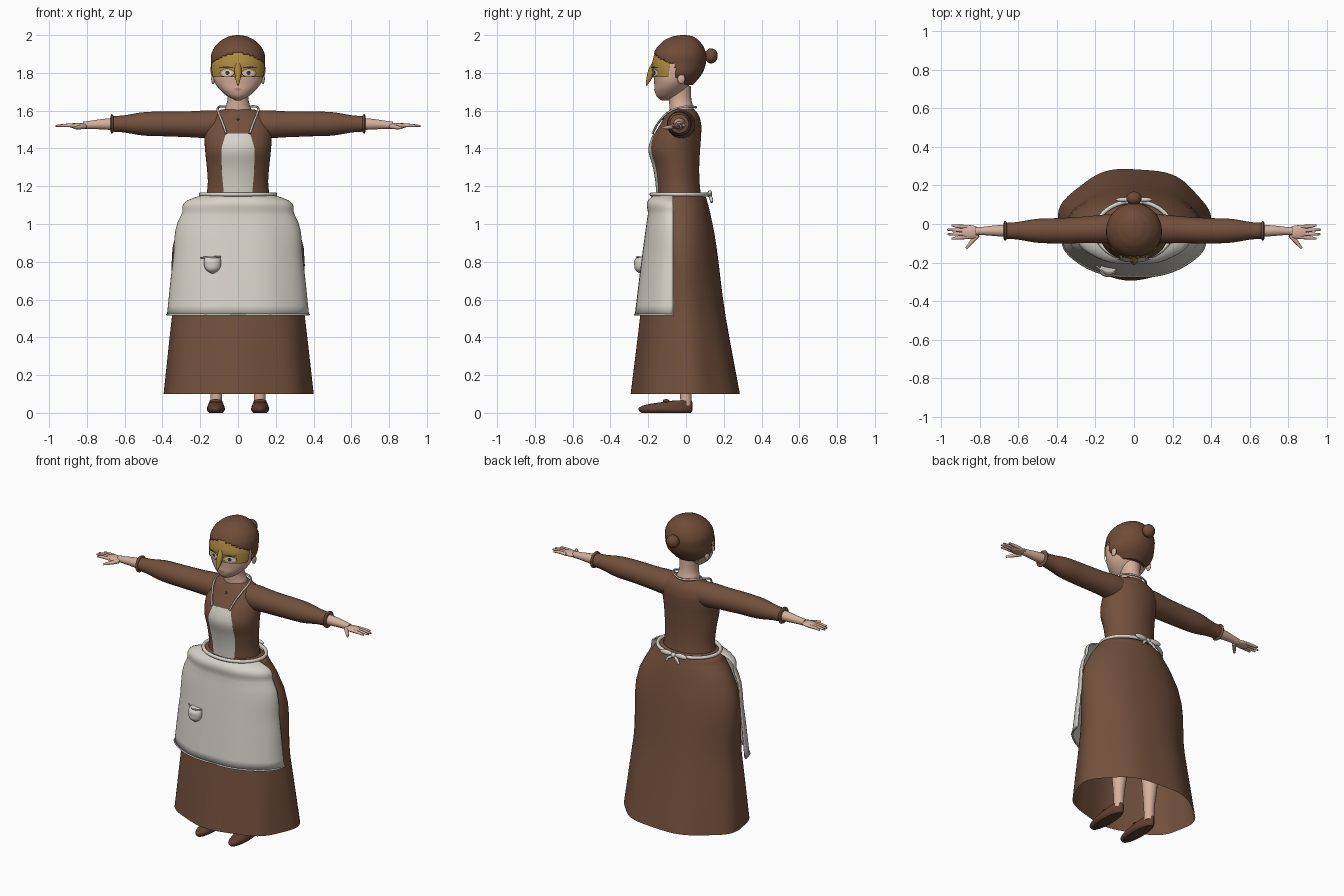
import bpy, bmesh, math
from mathutils import Vector

if "Cube" in bpy.data.objects:
    bpy.data.objects.remove(bpy.data.objects["Cube"])


def material(name, *rgb):
    m = bpy.data.materials.new(name)
    m.use_nodes = True
    m.diffuse_color = (*rgb, 1)
    m.node_tree.nodes["Principled BSDF"].inputs["Base Color"].default_value = (*rgb, 1)
    return m


BROWN = material("dress brown", .17, .08, .045)
HAIR = material("hair brown", .16, .07, .038)
SHOE = material("shoe leather", .12, .05, .03)
SKIN = material("skin", .68, .43, .33)
LINEN = material("apron linen", .68, .65, .58)
CORD = material("cord grey", .55, .54, .5)
GOLD = material("mask gold", .42, .26, .05)
WHITE = material("eye white", .75, .72, .68)
DARK = material("iris and brow", .05, .035, .03)
LIP = material("lips", .5, .22, .17)


def finish(name, bm, mat, recalc=True):
    if recalc:
        bmesh.ops.recalc_face_normals(bm, faces=bm.faces)
    me = bpy.data.meshes.new(name)
    bm.to_mesh(me)
    bm.free()
    me.materials.append(mat)
    for p in me.polygons:
        p.use_smooth = True
    me.set_sharp_from_angle(angle=math.radians(45))
    ob = bpy.data.objects.new(name, me)
    bpy.context.scene.collection.objects.link(ob)
    return ob


def grid(name, rows, mat, closed=True, caps=True, drop=None):
    """Skin rows of points; drop removes faces by a rule on their centre."""
    bm = bmesh.new()
    vs = [[bm.verts.new(p) for p in row] for row in rows]
    n = len(rows[0])
    for a, b in zip(vs, vs[1:]):
        for j in range(n if closed else n - 1):
            k = (j + 1) % n
            bm.faces.new((a[j], a[k], b[k], b[j]))
    if closed and caps:
        bm.faces.new(vs[0])
        bm.faces.new(vs[-1])
    bmesh.ops.recalc_face_normals(bm, faces=bm.faces)
    if drop:
        gone = [f for f in bm.faces if drop(f.calc_center_median())]
        bmesh.ops.delete(bm, geom=gone, context='FACES')
    return finish(name, bm, mat, False)


def spline(rows, n=6):
    """Smooth interpolation of rows over their first column."""
    def secant(i):
        return [(b - a) / (rows[i + 1][0] - rows[i][0]) for a, b in zip(rows[i], rows[i + 1])]
    last = len(rows) - 1
    slopes = []
    for i in range(last + 1):
        if i in (0, last):
            slopes.append(secant(min(i, last - 1)))
        else:
            h, g = rows[i][0] - rows[i - 1][0], rows[i + 1][0] - rows[i][0]
            slopes.append([(a * g + b * h) / (h + g) for a, b in zip(secant(i - 1), secant(i))])
    out = []
    for i in range(last):
        h = rows[i + 1][0] - rows[i][0]
        for s in range(n):
            t = s / n
            e = t * t * (3 - 2 * t)
            out.append([a * (1 - e) + b * e + h * (p * t * (1 - t) ** 2 - q * t * t * (1 - t))
                        for a, b, p, q in zip(rows[i], rows[i + 1], slopes[i], slopes[i + 1])])
    return out + [list(rows[last])]


def loft(name, rings, mat, cx=0, wave=0, n=48, **kw):
    """Stack ellipses given as height, half width, front y, back y."""
    rows = []
    for z, rx, yf, yb in spline(rings):
        row = []
        for j in range(n):
            a = math.tau * j / n
            r = 1 + wave * max(0, 1 - z) * math.sin(7 * a + .6)
            row.append(Vector((cx + rx * r * math.cos(a), (yf + yb) / 2 + (yb - yf) / 2 * r * math.sin(a), z)))
        rows.append(row)
    return grid(name, rows, mat, **kw)


def tube(name, pts, mat, n=16, flat=1):
    """Sweep a circle along points given as x, y, z, radius."""
    path = [p[1:] for p in spline([(i, *p) for i, p in enumerate(pts)], 5)]
    centres = [Vector(p[:3]) for p in path]
    u, rows = Vector((.13, .2, 1)), []
    for i, c in enumerate(centres):
        t = (centres[min(i + 1, len(path) - 1)] - centres[max(i - 1, 0)]).normalized()
        u = (u - t * u.dot(t)).normalized()
        w = t.cross(u)
        rows.append([c + (u * math.cos(a) * flat + w * math.sin(a)) * path[i][3]
                     for a in (math.tau * j / n for j in range(n))])
    return grid(name, rows, mat)


def ball(name, loc, size, mat):
    bm = bmesh.new()
    bmesh.ops.create_uvsphere(bm, u_segments=24, v_segments=14, radius=1)
    bmesh.ops.scale(bm, vec=size, verts=bm.verts)
    bmesh.ops.translate(bm, vec=loc, verts=bm.verts)
    return finish(name, bm, mat)


def patch(name, rings, z0, z1, width, mat, off, cx=0, n=16, m=16, drop=None):
    """Plate lying on the front of a loft, with half width given by height."""
    table, rows = spline(rings, 20), []
    for i in range(m + 1):
        z = z0 + (z1 - z0) * i / m
        _, rx, yf, yb = min(table, key=lambda r: abs(r[0] - z))
        rx, ry = rx + off, (yb - yf) / 2 + off
        row = []
        for j in range(n + 1):
            x = cx + width(z, rx) * math.sin(math.pi * (j / n - .5))
            row.append(Vector((x, (yf + yb) / 2 - ry * math.sqrt(max(0, 1 - (x / rx) ** 2)), z)))
        rows.append(row)
    return grid(name, rows, mat, closed=False, drop=drop)


def oval(name, rings, x, z, w, h, mat, off):
    patch(name, rings, z - h * .99, z + h * .99,
          lambda q, _: w * math.sqrt(max(0, 1 - ((q - z) / h) ** 2)), mat, off, x, 10, 10)


def solidify(ob, thickness):
    mod = ob.modifiers.new("thickness", 'SOLIDIFY')
    mod.thickness = thickness


# Skirt, open at the hem
loft("skirt", [(1.165, .165, -.15, .085), (1.15, .2, -.165, .1), (1.11, .235, -.178, .115),
               (1.05, .28, -.187, .13), (.52, .35, -.24, .21), (.1, .395, -.288, .288)],
     BROWN, wave=.022, n=96, caps=False)

# Bodice and bib
bodice = [(1.14, .168, -.15, .08), (1.22, .16, -.155, .072), (1.3, .165, -.168, .07), (1.4, .175, -.192, .075),
          (1.47, .178, -.17, .08), (1.53, .17, -.135, .08), (1.58, .135, -.105, .065), (1.607, .085, -.085, .045)]
loft("bodice", bodice, BROWN)
patch("apron_bib", bodice, 1.15, 1.48,
      lambda z, rx: .088 - .024 * max(0, (z - 1.4) / .08) - .014 * max(0, (1.3 - z) / .15), LINEN, .007)
ball("collar_button", (0, -.122, 1.555), (.007, .006, .007), SHOE)

# Apron skirt
rows = []
for z, w, d in spline([(1.155, .18, .1), (1.14, .232, .122), (1.05, .3, .137), (.8, .345, .172), (.52, .376, .207)]):
    arc = [math.pi * j / 40 for j in range(41)]
    rows.append([Vector((w * math.cos(a), -.068 - d * math.sin(a) * (1 + .02 * math.sin(7 * a)), z)) for a in arc])
solidify(grid("apron_skirt", rows, LINEN, closed=False), .008)
tube("apron_hem", [(p.x, p.y, p.z, .005) for p in rows[-1][::4]], CORD, 8)

# Pocket
loft("pocket", [(.738, .006, -.245, -.225), (.75, .026, -.262, -.215), (.785, .045, -.274, -.205),
                (.815, .043, -.268, -.2), (.826, .04, -.255, -.205)], LINEN, cx=-.135, n=24)
tube("pocket_rim", [(-.198, -.215, .822, .004), (-.14, -.258, .824, .005), (-.09, -.248, .826, .004)], CORD, 8)

# Waistband and bow
belt = [math.tau * i / 24 for i in range(25)]
tube("waistband", [(.197 * math.sin(a), -.032 + .15 * math.cos(a), 1.157, .011) for a in belt], LINEN, 10)
ball("bow_knot", (0, .125, 1.157), (.016, .014, .015), LINEN)
for s in (-1, 1):
    ball("bow_loop", (s * .052, .126, 1.162), (.043, .012, .016), LINEN)
    tube("bow_tail", [(s * .008, .125, 1.15, .008), (s * .03, .133, 1.135, .009), (s * .045, .136, 1.115, .007)], LINEN, 8)

# Neck straps
side = [(.062, -.178, 1.478), (.08, -.15, 1.53), (.1, -.108, 1.58), (.108, -.055, 1.61), (.085, .01, 1.623)]
loop = side + [(0, .052, 1.618)] + [(-x, y, z) for x, y, z in reversed(side)]
tube("neck_strap", [(*p, .006) for p in loop], CORD, 8)

# Neck and head
loft("neck", [(1.55, .085, -.09, .045), (1.6, .073, -.087, .043), (1.65, .057, -.09, .03), (1.73, .06, -.1, .025)], SKIN)
head = [(1.655, .012, -.13, -.09), (1.67, .045, -.15, -.05), (1.7, .085, -.165, -.01), (1.74, .118, -.168, .02),
        (1.8, .134, -.172, .05), (1.87, .132, -.168, .07), (1.93, .105, -.14, .06), (1.97, .06, -.09, .03)]
loft("head", head, SKIN)

# Hair with an arched hairline, and its bun
hair = loft("hair", [(1.735, .085, -.1, .035), (1.78, .135, -.17, .075), (1.85, .143, -.18, .105),
                     (1.91, .138, -.168, .104), (1.955, .108, -.135, .082), (1.985, .065, -.09, .05),
                     (1.996, .035, -.055, .025), (2.0, .008, -.025, .0)], HAIR, n=96,
            drop=lambda c: c.y < -.055 and c.z < 1.907 - 3 * c.x ** 2)
solidify(hair, .01)
ball("hair_bun", (0, .133, 1.89), (.04, .035, .04), HAIR)


# Half mask with eye holes and a beak
def in_eye(c):
    return ((abs(c.x) - .058) / .037) ** 2 + ((c.z - 1.8) / .02) ** 2 < 1


patch("mask", head, 1.778, 1.908, lambda z, rx: min(.97 * rx, math.sqrt((1.9085 - z) / 3)),
      GOLD, .008, n=64, m=40, drop=in_eye)
tube("mask_beak", [(0, -.165, 1.86, .01), (0, -.18, 1.815, .019), (0, -.196, 1.77, .014), (0, -.21, 1.732, .003)], GOLD, 12)
oval("lips", head, 0, 1.713, .021, .006, LIP, .002)

for s in (-1, 1):
    # Face details
    oval("eye", head, s * .058, 1.8, .028, .013, WHITE, .002)
    oval("iris", head, s * .056, 1.8, .011, .011, DARK, .004)
    oval("brow", head, s * .062, 1.829, .04, .004, DARK, .011)
    ball("ear", (s * .132, -.025, 1.768), (.01, .02, .026), SKIN)

    # Sleeve, cuff and forearm
    def arm(pts):
        return [(s * x, y, z, r) for x, y, z, r in pts]
    tube("sleeve", arm([(.06, -.015, 1.53, .066), (.15, -.025, 1.528, .074), (.25, -.03, 1.528, .069),
                        (.38, -.035, 1.53, .066), (.5, -.035, 1.53, .062), (.6, -.035, 1.53, .046),
                        (.665, -.035, 1.53, .041)]), BROWN, 24)
    tube("cuff", arm([(.658, -.035, 1.53, .04), (.664, -.035, 1.53, .05), (.671, -.035, 1.53, .05),
                      (.675, -.035, 1.53, .04)]), BROWN, 24)
    tube("forearm", arm([(.64, -.035, 1.53, .034), (.72, -.035, 1.528, .028), (.78, -.036, 1.525, .022),
                         (.82, -.038, 1.523, .02)]), SKIN)

    # Hand
    ball("palm", (s * .848, -.042, 1.521), (.052, .036, .015), SKIN)
    for i, tip in enumerate((.945, .965, .967, .945)):
        y = -.068 + .018 * i
        tube("finger", arm([(.86, y, 1.521, .01), (.91, y * 1.1 + .003, 1.522, .009),
                            (tip, y * 1.3 + .012, 1.519, .005)]), SKIN, 10)
    tube("thumb", arm([(.81, -.058, 1.517, .013), (.84, -.092, 1.512, .011), (.868, -.126, 1.508, .006)]), SKIN, 10)

    # Leg and shoe
    tube("leg", arm([(.115, 0, .04, .03), (.115, 0, .14, .033), (.115, .005, .28, .046), (.11, 0, .5, .05)]), SKIN)
    loft("shoe", [(0, .036, -.235, .025), (.012, .046, -.248, .033), (.03, .046, -.245, .034),
                  (.046, .04, -.2, .034), (.058, .035, -.12, .033), (.066, .03, -.06, .03)], SHOE, cx=s * .117, n=32)
    ball("shoe_bow", (s * .117, -.105, .062), (.034, .018, .011), SHOE)
